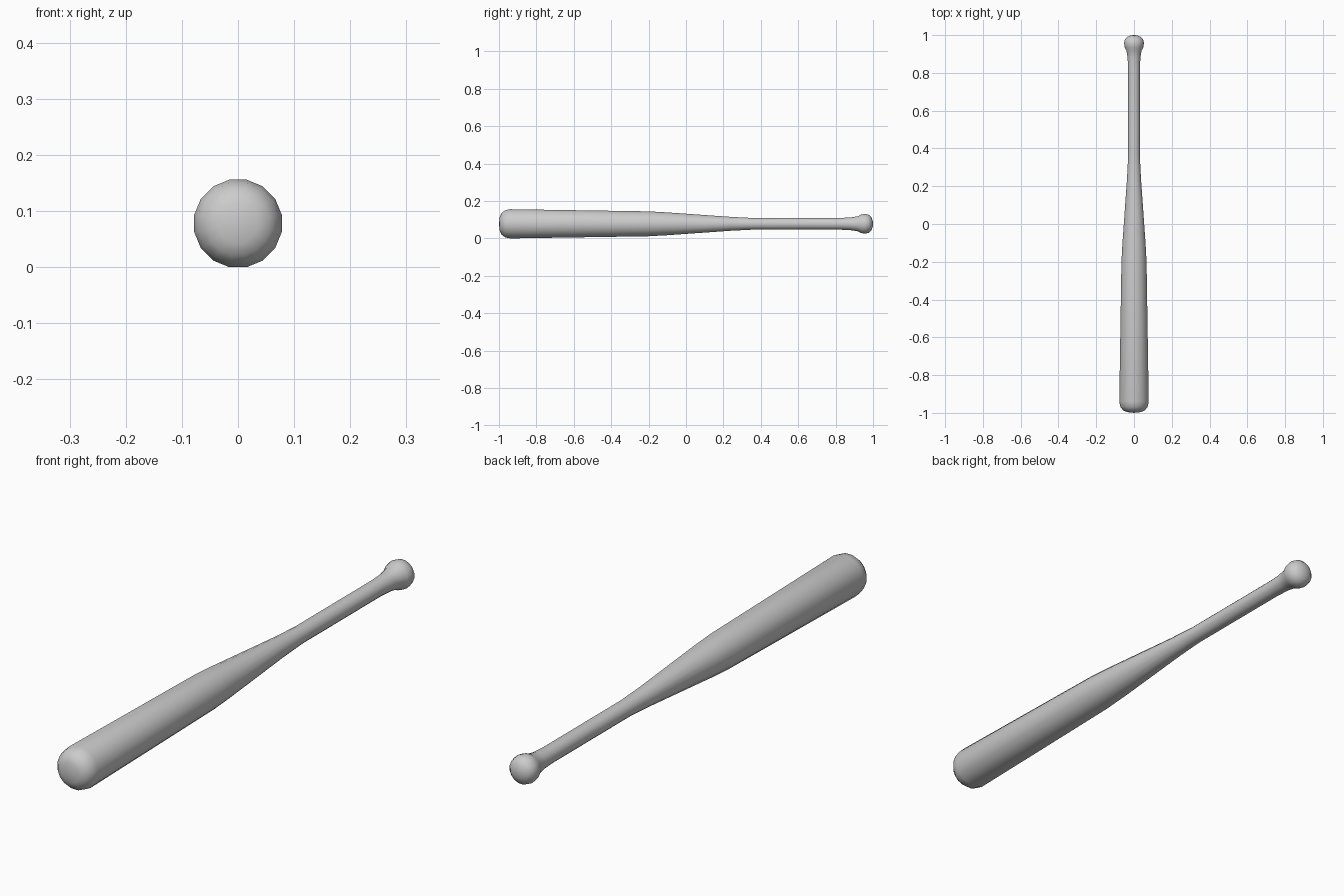
import bpy, bmesh, math

if "Cube" in bpy.data.objects:
    bpy.data.objects.remove(bpy.data.objects["Cube"])

SIDES = 16
AXIS_Z = 0.078
FLAT = math.cos(math.pi / SIDES)   # half-width across flats -> corner radius

# (y, half-width) from barrel end to knob
profile = [(-0.996, 0.035), (-0.988, 0.056), (-0.968, 0.072), (-0.94, 0.078),
           (-0.2, 0.0665), (-0.1, 0.061), (0.24, 0.037), (0.36, 0.031),
           (0.82, 0.031), (0.88, 0.034), (0.918, 0.040), (0.935, 0.049),
           (0.957, 0.053), (0.978, 0.048), (0.991, 0.035), (0.998, 0.018)]

bm = bmesh.new()

# Rings of the turned body
rings = []
for y, half in profile:
    r = half / FLAT
    ring = []
    for i in range(SIDES):
        a = 2 * math.pi * (i + 0.5) / SIDES
        ring.append(bm.verts.new((r * math.cos(a), y, AXIS_Z + r * math.sin(a))))
    rings.append(ring)

for lower, upper in zip(rings, rings[1:]):
    for i in range(SIDES):
        j = (i + 1) % SIDES
        bm.faces.new((lower[i], lower[j], upper[j], upper[i]))

# Slightly domed ends
for ring, y in ((rings[0], -1.0), (rings[-1], 1.0)):
    tip = bm.verts.new((0, y, AXIS_Z))
    for i in range(SIDES):
        bm.faces.new((ring[i], ring[(i + 1) % SIDES], tip))

bmesh.ops.recalc_face_normals(bm, faces=bm.faces)
for f in bm.faces:
    f.smooth = True

mesh = bpy.data.meshes.new("bat")
bm.to_mesh(mesh)
bm.free()
bat = bpy.data.objects.new("bat", mesh)
bpy.context.collection.objects.link(bat)
